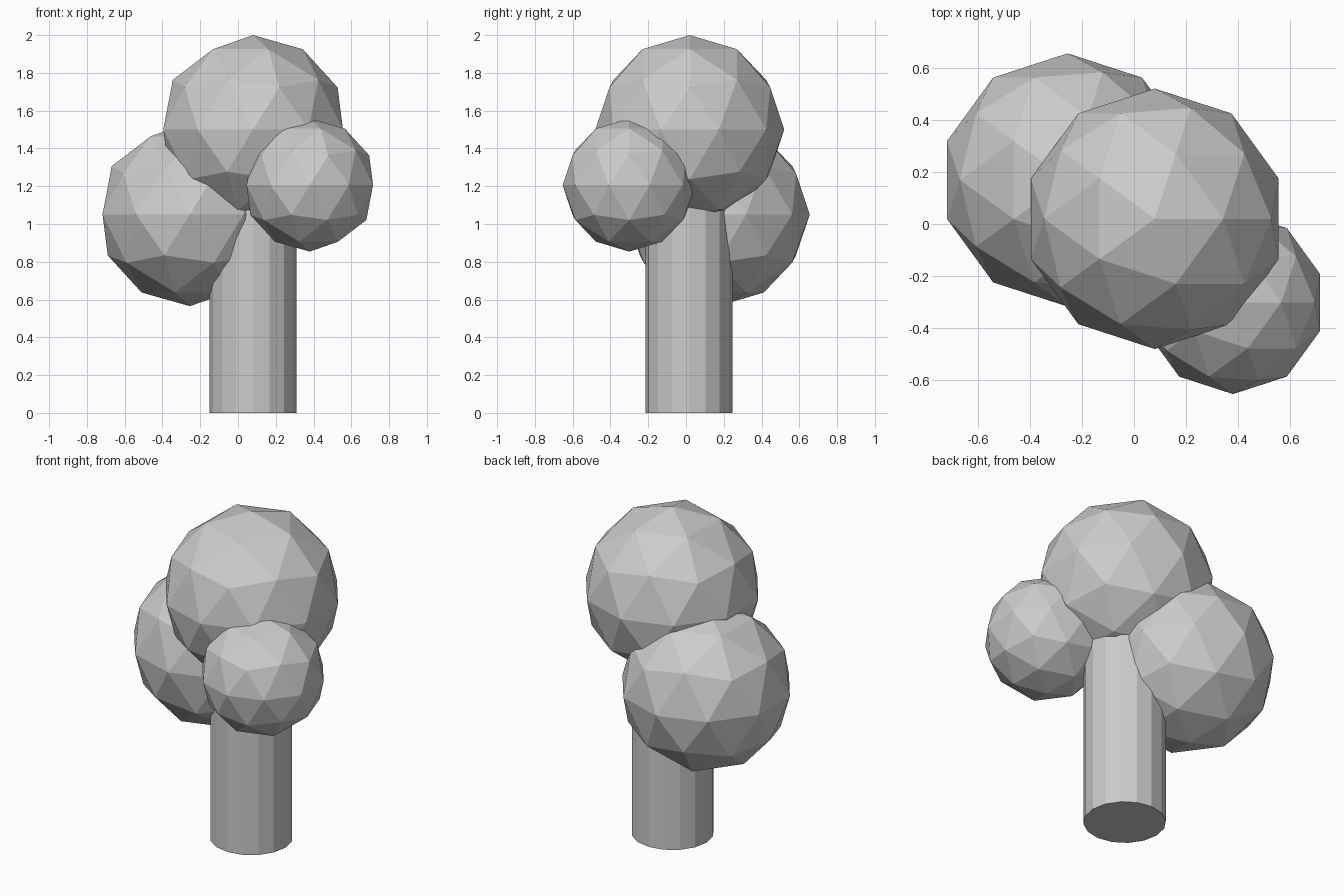
import bpy

if "Cube" in bpy.data.objects:
    bpy.data.objects.remove(bpy.data.objects["Cube"])

# Trunk: sixteen-sided column running up into the crown
TRUNK_HEIGHT = 1.2
bpy.ops.mesh.primitive_cylinder_add(vertices=16, radius=0.23, depth=TRUNK_HEIGHT,
                                    location=(0.08, 0.015, TRUNK_HEIGHT / 2))
bpy.context.object.name = "trunk"


def foliage(name, radius, location):
    """Faceted ball of leaves."""
    bpy.ops.mesh.primitive_ico_sphere_add(subdivisions=2, radius=radius, location=location)
    bpy.context.object.name = name


# Foliage clumps
foliage("foliage_top", 0.50, (0.08, 0.02, 1.50))
foliage("foliage_back_left", 0.486, (-0.255, 0.169, 1.051))
foliage("foliage_front_right", 0.352, (0.38, -0.301, 1.206))
